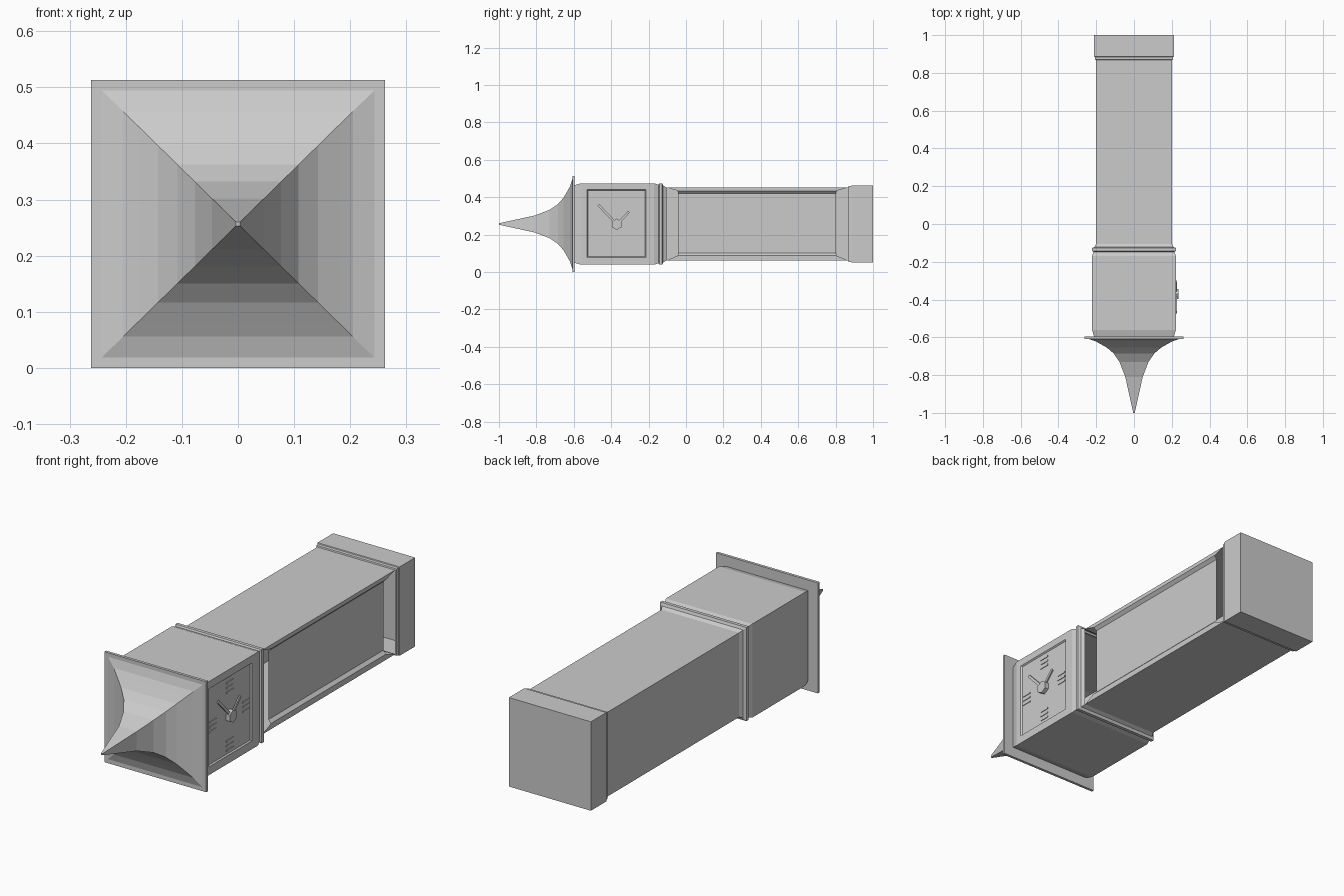
import bpy, bmesh, math
from mathutils import Matrix, Vector

if "Cube" in bpy.data.objects:
    bpy.data.objects.remove(bpy.data.objects["Cube"])

CZ = 0.2565      # height of the tower axis
ZS = 0.98        # the section is slightly flatter in z


def finish(name, bm):
    bmesh.ops.recalc_face_normals(bm, faces=bm.faces)
    me = bpy.data.meshes.new(name)
    bm.to_mesh(me)
    bm.free()
    ob = bpy.data.objects.new(name, me)
    bpy.context.collection.objects.link(ob)
    return ob


def section(name, profile, start=False, end=False, panel=None):
    """Square tower section along y from (y, half width) pairs."""
    bm = bmesh.new()
    rings = [[bm.verts.new((sx * r, y, CZ + sz * r * ZS))
              for sx, sz in ((1, -1), (1, 1), (-1, 1), (-1, -1))] for y, r in profile]
    for a, b in zip(rings, rings[1:]):
        for i in range(4):
            j = (i + 1) % 4
            bm.faces.new((a[i], a[j], b[j], b[i]))
    if start:
        bm.faces.new(rings[0])
    if end:
        bm.faces.new(rings[-1])
    bmesh.ops.recalc_face_normals(bm, faces=bm.faces)
    if panel:
        recess(bm, *panel)
    return finish(name, bm)


def recess(bm, y0, y1, z0, z1, sy, sz, depth):
    """Sink a bordered rectangle into the largest +x face."""
    face = max((f for f in bm.faces if f.normal.x > 0.9), key=lambda f: f.calc_area())
    for rect, d in (((y0, y1, z0, z1), 0), ((y0 + sy, y1 - sy, z0 + sz, z1 - sz), depth)):
        mid = face.calc_center_median()
        bmesh.ops.inset_region(bm, faces=[face], thickness=0.002, use_even_offset=True)
        for v in face.verts:
            v.co.y = rect[0] if v.co.y < mid.y else rect[1]
            v.co.z = rect[2] if v.co.z < mid.z else rect[3]
            v.co.x -= d


def bar(bm, p, q, width, x0, x1):
    """Flat bar on the dial between two (y, z) points."""
    p, q = Vector(p), Vector(q)
    d, m = q - p, (p + q) / 2
    mat = (Matrix.Translation(((x0 + x1) / 2, m.x, m.y))
           @ Matrix.Rotation(math.atan2(d.y, d.x), 4, 'X')
           @ Matrix.Diagonal((x1 - x0, d.length, width, 1)))
    bmesh.ops.create_cube(bm, size=1, matrix=mat)


# Flared spire and its slab
section("spire", [(-1, 0.004), (-0.81, 0.046), (-0.73, 0.077), (-0.685, 0.108),
                  (-0.655, 0.143), (-0.635, 0.178), (-0.62, 0.205), (-0.608, 0.243)], start=True)
section("spire_slab", [(-0.608, 0.262), (-0.595, 0.262)], start=True, end=True)

# Clock chamber with sunken dial
section("clock_chamber", [(-0.595, 0.212), (-0.56, 0.222), (-0.17, 0.222), (-0.147, 0.214)],
        panel=(-0.53, -0.215, 0.077, 0.44, 0.005, 0.005, 0.006))

# Collar, shaft with one long sunken panel, and plinth
section("collar", [(-0.147, 0.214), (-0.143, 0.222), (-0.127, 0.222), (-0.122, 0.209),
                   (-0.105, 0.2)])
section("shaft", [(-0.105, 0.2), (0.868, 0.2)],
        panel=(-0.045, 0.805, 0.087, 0.434, 0.003, 0.014, 0.014))
section("plinth", [(0.868, 0.2), (0.87, 0.206), (0.884, 0.207), (0.886, 0.211), (1, 0.211)],
        end=True)

# Hands and six-sided hub
HUB = (-0.37, 0.255)
bm = bmesh.new()
bar(bm, HUB, (-0.468, 0.358), 0.013, 0.222, 0.228)
bar(bm, HUB, (-0.305, 0.322), 0.013, 0.222, 0.228)
finish("clock_hands", bm)

bm = bmesh.new()
bmesh.ops.create_cone(bm, cap_ends=True, segments=6, radius1=0.03, radius2=0.03, depth=0.02,
                      matrix=Matrix.Translation((0.225, *HUB))
                      @ Matrix.Rotation(math.radians(30), 4, 'X')
                      @ Matrix.Rotation(math.radians(90), 4, 'Y'))
finish("clock_hub", bm)

# Plain hour marks at the four quarters
bm = bmesh.new()
for cy, cz in ((-0.37, 0.39), (-0.25, 0.255), (-0.37, 0.12), (-0.495, 0.255)):
    for k in (-1, 0, 1):
        z = cz + k * 0.022
        bar(bm, (cy - 0.025, z), (cy + 0.025, z), 0.007, 0.215, 0.219)
finish("hour_marks", bm)
